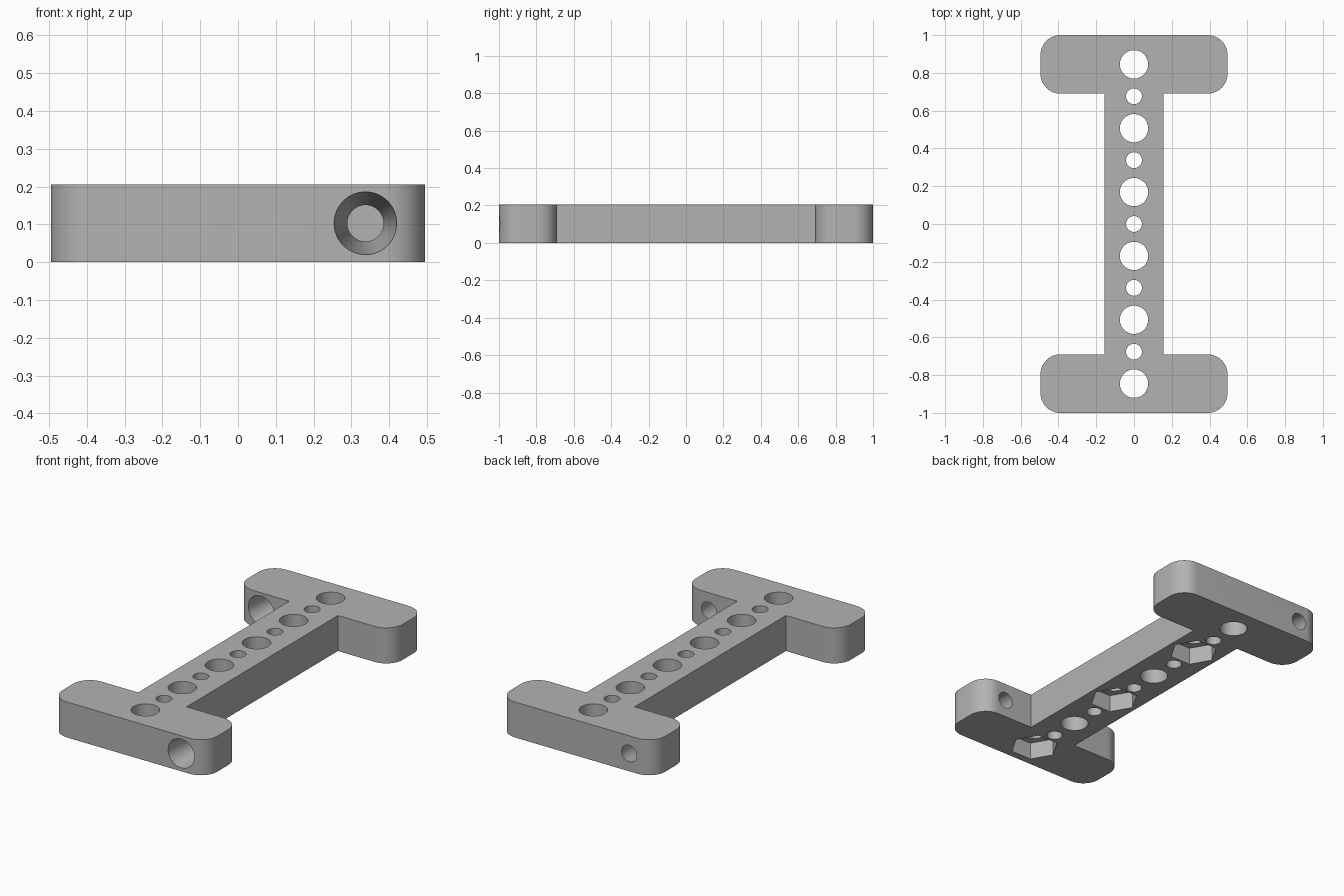
import bpy, bmesh
from math import pi, cos, sin
from mathutils import Matrix, Vector

old = bpy.data.objects.get("Cube")
if old:
    bpy.data.objects.remove(old, do_unlink=True)

HEIGHT = 0.205
END_X, WEB_X = 0.495, 0.155
END_Y, FLANGE_Y = 1.0, 0.69
CORNER, SEGMENTS = 0.105, 12

grey = bpy.data.materials.new("plain_grey")
grey.use_nodes = True
colour = (0.45, 0.45, 0.45, 1)
grey.diffuse_color = colour
grey.node_tree.nodes["Principled BSDF"].inputs["Base Color"].default_value = colour


def make_object(name, bm):
    mesh = bpy.data.meshes.new(name)
    bmesh.ops.recalc_face_normals(bm, faces=bm.faces)
    bm.to_mesh(mesh)
    bm.free()
    obj = bpy.data.objects.new(name, mesh)
    bpy.context.collection.objects.link(obj)
    return obj


def arc(cx, cy, start):
    """Quarter-round corner, counter-clockwise."""
    angles = [start + pi / 2 * i / SEGMENTS for i in range(SEGMENTS + 1)]
    return [(cx + CORNER * cos(a), cy + CORNER * sin(a)) for a in angles]


# I-shaped plate with rounded flange ends
cx = END_X - CORNER
quarter = [(WEB_X, FLANGE_Y)]
quarter += arc(cx, FLANGE_Y + CORNER, -pi / 2) + arc(cx, END_Y - CORNER, 0)
half = quarter + [(-x, y) for x, y in reversed(quarter)]
outline = half + [(-x, -y) for x, y in half]

bm = bmesh.new()
face = bm.faces.new([bm.verts.new((x, y, 0)) for x, y in outline])
top = bmesh.ops.extrude_face_region(bm, geom=[face])["geom"]
bmesh.ops.translate(bm, vec=(0, 0, HEIGHT),
                    verts=[v for v in top if isinstance(v, bmesh.types.BMVert)])
plate = make_object("plate", bm)
plate.data.materials.append(grey)


def add_cutter(bm, centre, length, r1, r2, sides, along_y=False):
    matrix = Matrix.Translation(Vector(centre))
    if along_y:
        matrix = matrix @ Matrix.Rotation(-pi / 2, 4, "X")
    bmesh.ops.create_cone(bm, cap_ends=True, segments=sides, radius1=r1,
                          radius2=r2, depth=length, matrix=matrix)


def cut(name, bm):
    cutter = make_object(name, bm)
    cutter.hide_render = True
    mod = plate.modifiers.new(name, "BOOLEAN")
    mod.operation, mod.solver, mod.object = "DIFFERENCE", "EXACT", cutter
    bpy.context.view_layer.objects.active = plate
    bpy.ops.object.modifier_apply(modifier=name)
    bpy.data.objects.remove(cutter, do_unlink=True)


# Row of alternating large and small holes through the web
bm = bmesh.new()
for i in range(-5, 6):
    radius = 0.075 if i % 2 else 0.042
    add_cutter(bm, (0, i * 0.169, HEIGHT / 2), 0.5, radius, radius, 48)
cut("row_holes", bm)

# Hexagonal nut pockets under every other large hole
bm = bmesh.new()
for i in (-5, -1, 3):
    add_cutter(bm, (0, i * 0.169, 0), 0.2, 0.13, 0.13, 6)
    bmesh.ops.rotate(bm, cent=(0, i * 0.169, 0), matrix=Matrix.Rotation(pi / 2, 3, "Z"),
                     verts=bm.verts[-12:])
cut("nut_pockets", bm)

# Tapered holes through the flanges, wide end towards the front
bm = bmesh.new()
flange_mid = (END_Y + FLANGE_Y) / 2
taper, flange_depth, extra = 0.035, END_Y - FLANGE_Y, 0.02
step = taper * extra / flange_depth
for side in (1, -1):
    add_cutter(bm, (side * 0.337, -side * flange_mid, 0.103), flange_depth + 2 * extra,
               0.083 + step, 0.048 - step, 48, along_y=True)
cut("flange_holes", bm)

# Smooth rounds with crisp edges
bpy.ops.object.select_all(action="DESELECT")
plate.select_set(True)
bpy.context.view_layer.objects.active = plate
bpy.ops.object.shade_smooth_by_angle(angle=pi / 6)
